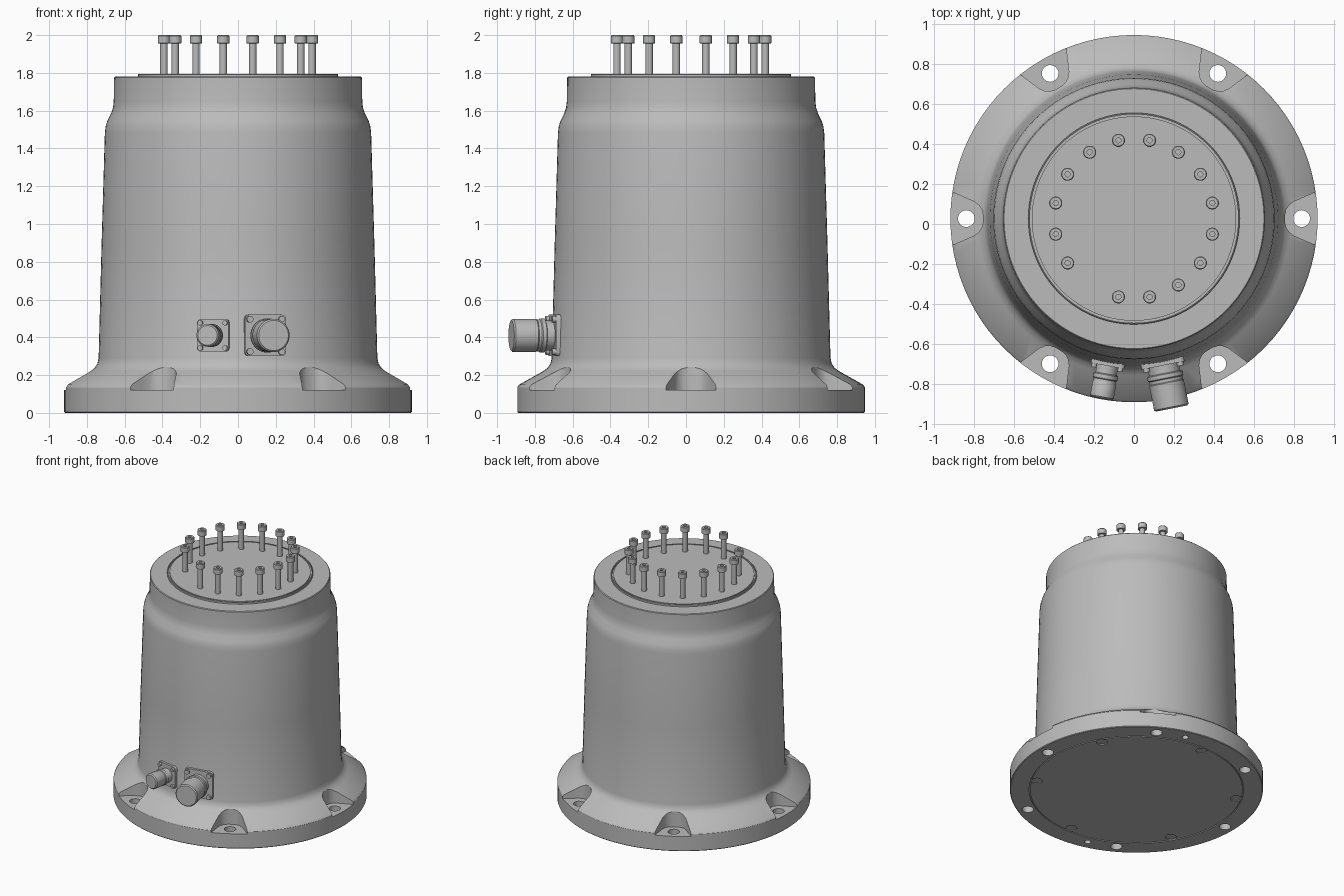
import bpy, bmesh
from math import radians, pi, sin, cos
from mathutils import Matrix, Vector

cube = bpy.data.objects.get("Cube")
if cube:
    bpy.data.objects.remove(cube, do_unlink=True)

grey = bpy.data.materials.new("cast grey")
grey.use_nodes = True
colour = (0.5, 0.5, 0.5, 1)
grey.diffuse_color = colour
grey.node_tree.nodes["Principled BSDF"].inputs["Base Color"].default_value = colour

AXIS = Vector((0, 0.027, 0))  # vertical axis of the housing
CENTRE = Matrix.Translation(AXIS)


def turn(deg):
    return CENTRE @ Matrix.Rotation(radians(deg), 4, 'Z')


def lathe(bm, profile, matrix, steps):
    """Spin a radius/height profile, starting and ending on the axis, into a solid."""
    verts = [bm.verts.new((r, 0, z)) for r, z in profile]
    edges = [bm.edges.new(pair) for pair in zip(verts, verts[1:])]
    old = set(bm.verts) - set(verts)
    bmesh.ops.spin(bm, geom=verts + edges, cent=(0, 0, 0), axis=(0, 0, 1),
                   angle=2 * pi, steps=steps, use_duplicate=False)
    new = [v for v in bm.verts if v not in old]
    bmesh.ops.remove_doubles(bm, verts=new, dist=1e-5)
    new = [v for v in bm.verts if v not in old]
    bmesh.ops.transform(bm, matrix=matrix, verts=new)


def rod(bm, r, z0, z1, matrix, steps=24):
    lathe(bm, [(0, z0), (r, z0), (r, z1), (0, z1)], matrix, steps)


def prism(bm, outline, z0, z1, matrix):
    low = [bm.verts.new(matrix @ Vector((x, y, z0))) for x, y in outline]
    high = [bm.verts.new(matrix @ Vector((x, y, z1))) for x, y in outline]
    bm.faces.new(low)
    bm.faces.new(high)
    for i in range(len(low)):
        bm.faces.new((low[i - 1], low[i], high[i], high[i - 1]))


def finish(bm, name):
    bmesh.ops.recalc_face_normals(bm, faces=bm.faces)
    mesh = bpy.data.meshes.new(name)
    bm.to_mesh(mesh)
    bm.free()
    mesh.materials.append(grey)
    obj = bpy.data.objects.new(name, mesh)
    bpy.context.collection.objects.link(obj)
    return obj


def smooth(obj):
    bpy.ops.object.select_all(action='DESELECT')
    obj.select_set(True)
    bpy.context.view_layer.objects.active = obj
    bpy.ops.object.shade_smooth_by_angle(angle=radians(32))


def cut(obj, cutter):
    bpy.context.view_layer.objects.active = obj
    cutter.hide_render = True
    mod = obj.modifiers.new("cut", 'BOOLEAN')
    mod.operation = 'DIFFERENCE'
    mod.solver = 'EXACT'
    mod.object = cutter
    bpy.ops.object.modifier_apply(modifier=mod.name)
    bpy.data.objects.remove(cutter, do_unlink=True)


# Housing: flange, tapered wall, shoulder and flat top, with a groove underneath
bm = bmesh.new()
lathe(bm, [(0, 0), (0.772, 0), (0.772, 0.008), (0.78, 0.008), (0.78, 0),
           (0.915, 0), (0.92, 0.005), (0.92, 0.135), (0.91, 0.15),
           (0.785, 0.22), (0.76, 0.238), (0.745, 0.26), (0.738, 0.29),
           (0.722, 0.9), (0.705, 1.48), (0.701, 1.515), (0.692, 1.545),
           (0.672, 1.585), (0.662, 1.615), (0.658, 1.65),
           (0.656, 1.775), (0.651, 1.78), (0, 1.78)], CENTRE, 96)
housing = finish(bm, "housing")

# Flared bolt pockets around the flange
bm = bmesh.new()
half = [(0.757, 0.02), (0.763, 0.045), (0.777, 0.067), (0.8, 0.085),
        (0.84, 0.102), (0.95, 0.15)]
pocket = half + [(x, -y) for x, y in reversed(half)]
for i in range(6):
    prism(bm, pocket, 0.12, 0.4, turn(60 * i))
cut(housing, finish(bm, "pocket_cutter"))

# Through holes, two blind dowel holes and shallow recesses underneath
bm = bmesh.new()
for i in range(6):
    rod(bm, 0.042, -0.1, 0.3, turn(60 * i) @ Matrix.Translation((0.84, 0, 0)))
    rod(bm, 0.04, -0.1, 0.006,
        turn(60 * i + 30) @ Matrix.Translation((0.735, 0, 0)))
for deg in (75, 255):
    rod(bm, 0.024, -0.1, 0.06, turn(deg) @ Matrix.Translation((0.84, 0, 0)))
cut(housing, finish(bm, "hole_cutter"))
smooth(housing)

# Raised top disc with a groove near its rim
bm = bmesh.new()
lathe(bm, [(0, 1.77), (0.53, 1.77), (0.53, 1.792), (0.526, 1.795),
           (0.522, 1.795), (0.522, 1.785), (0.512, 1.785), (0.512, 1.795),
           (0, 1.795)], CENTRE, 96)
smooth(finish(bm, "top_disc"))

# Ring of socket-head screws with one place left empty
for i in range(16):
    if i == 10:
        continue
    bm = bmesh.new()
    place = turn(11.25 + 22.5 * i) @ Matrix.Translation((0.4, 0, 0))
    lathe(bm, [(0, 1.78), (0.02, 1.78), (0.02, 1.955), (0.033, 1.957),
               (0.033, 1.995), (0.029, 2), (0.013, 2), (0.013, 1.98),
               (0, 1.98)], place, 16)
    smooth(finish(bm, f"screw_{i + 1}"))


# Round plugs on square mounting plates, pointing radially outwards
def connector(name, deg, plate, radius, reach):
    # Local z points outwards from the housing axis, local y points up
    place = (CENTRE @ Matrix.Translation((0, 0, 0.41))
             @ Matrix.Rotation(radians(deg), 4, 'Z')
             @ Matrix.Rotation(radians(90), 4, 'X'))
    bm = bmesh.new()
    corner = plate * 0.2
    outline = []
    for k in range(4):
        for j in range(4):
            a = pi / 2 * k + pi / 6 * j
            sx, sy = ((1, 1), (-1, 1), (-1, -1), (1, -1))[k]
            outline.append((sx * (plate - corner) + corner * cos(a),
                            sy * (plate - corner) + corner * sin(a)))
    prism(bm, outline, 0.68, 0.75, place)
    smooth(finish(bm, name + "_plate"))

    bm = bmesh.new()
    neck = radius * 0.9
    lathe(bm, [(0, 0.7), (neck, 0.7), (neck, 0.79), (radius * 1.03, 0.795),
               (radius * 1.03, 0.815), (radius * 0.96, 0.82),
               (radius * 0.96, 0.835), (radius, 0.84), (radius, reach - 0.008),
               (radius - 0.008, reach), (0, reach)], place, 40)
    smooth(finish(bm, name + "_barrel"))

    bm = bmesh.new()
    for sx in (-1, 1):
        for sy in (-1, 1):
            spot = Matrix.Translation((sx * plate * 0.78, sy * plate * 0.78, 0))
            rod(bm, plate * 0.16, 0.74, 0.768, place @ spot, 12)
    smooth(finish(bm, name + "_plate_screws"))


connector("large_connector", 11.2, 0.11, 0.088, 0.97)
connector("small_connector", -10.2, 0.085, 0.06, 0.915)
